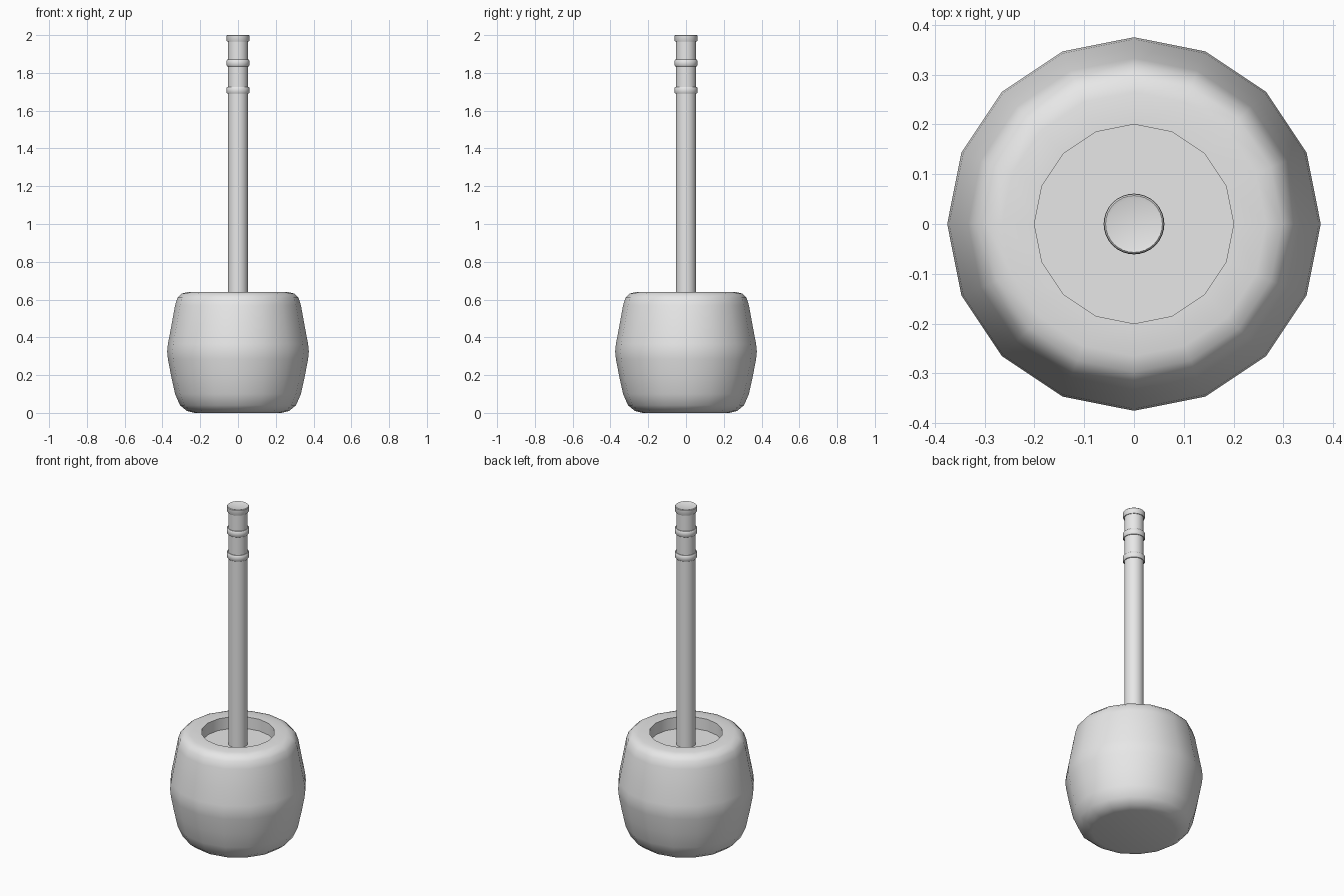
import bpy, math

cube = bpy.data.objects.get("Cube")
if cube:
    bpy.data.objects.remove(cube, do_unlink=True)

grey = bpy.data.materials.new("plain grey")
grey.use_nodes = True
GREY = (0.8, 0.8, 0.8, 1)
grey.diffuse_color = GREY
grey.node_tree.nodes["Principled BSDF"].inputs["Base Color"].default_value = GREY


def lathe(name, profile, sides):
    """Spin an (r, z) profile, listed bottom to top along the outside, about z."""
    verts, faces, rings = [], [], []
    for r, z in profile:
        start = len(verts)
        count = 1 if r == 0 else sides
        for i in range(count):
            a = math.tau * i / sides
            verts.append((r * math.cos(a), r * math.sin(a), z))
        rings.append([start + i % count for i in range(sides)])
    for low, high in zip(rings, rings[1:]):
        for i in range(sides):
            j = (i + 1) % sides
            loop = [low[i], low[j], high[j], high[i]]
            faces.append(list(dict.fromkeys(loop)))
    mesh = bpy.data.meshes.new(name)
    mesh.from_pydata(verts, [], faces)
    mesh.materials.append(grey)
    obj = bpy.data.objects.new(name, mesh)
    bpy.context.collection.objects.link(obj)
    bpy.ops.object.select_all(action="DESELECT")
    obj.select_set(True)
    bpy.context.view_layer.objects.active = obj
    bpy.ops.object.shade_smooth_by_angle(angle=math.radians(40))
    return obj


# Barrel-shaped holder with a shallow round well in its top
lathe("holder", [
    (0, 0), (0.23, 0), (0.27, 0.01), (0.307, 0.04), (0.333, 0.1),
    (0.353, 0.19), (0.371, 0.285), (0.375, 0.325), (0.371, 0.365),
    (0.353, 0.46), (0.333, 0.57), (0.32, 0.61), (0.297, 0.632), (0.265, 0.64),
    (0.2, 0.64), (0.2, 0.57), (0, 0.57)], 16)

# Long handle standing on the floor of the well
lathe("handle", [(0, 0.57), (0.053, 0.57), (0.053, 1.98), (0, 1.98)], 32)

# Two grip rings and the end cap, all with rounded rims
for name, z in (("lower_ring", 1.69), ("upper_ring", 1.835)):
    lathe(name, [(0.052, z), (0.057, z), (0.061, z + 0.005), (0.061, z + 0.03),
                 (0.057, z + 0.035), (0.052, z + 0.035)], 32)
lathe("end_cap", [(0.052, 1.965), (0.057, 1.965), (0.06, 1.97), (0.06, 1.997),
                  (0.057, 2), (0.05, 1.998), (0, 1.993)], 32)
